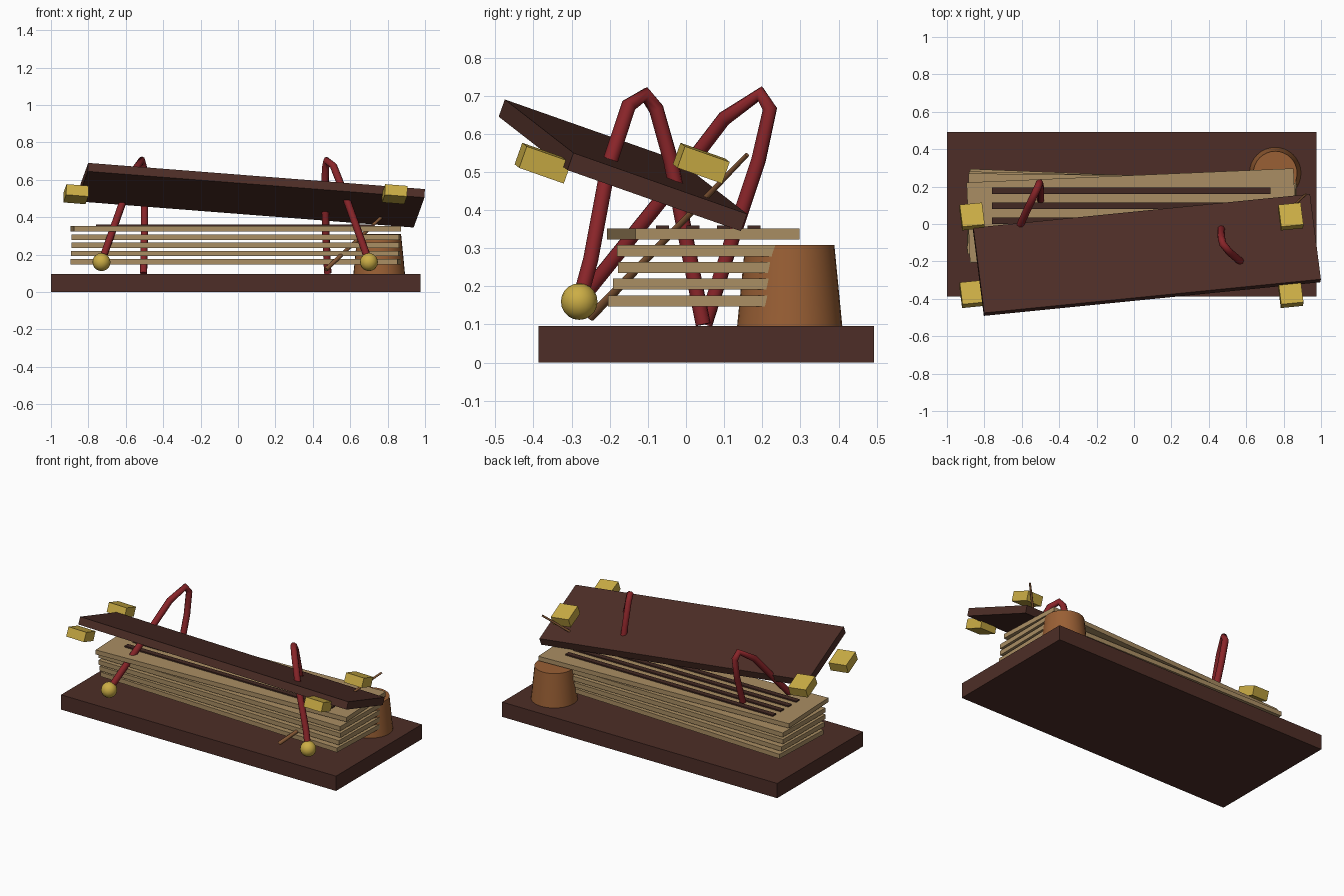
import bpy
from mathutils import Vector, Matrix

if "Cube" in bpy.data.objects:
    bpy.data.objects.remove(bpy.data.objects["Cube"])


def material(name, rgb):
    m = bpy.data.materials.new(name)
    m.diffuse_color = (*rgb, 1)
    m.use_nodes = True
    m.node_tree.nodes["Principled BSDF"].inputs["Base Color"].default_value = m.diffuse_color
    return m


WOOD = material("dark wood", (0.075, 0.027, 0.02))
LEAF = material("tan leaf", (0.40, 0.27, 0.125))
INK = material("dark ink", (0.055, 0.022, 0.016))
GOLD = material("brass", (0.60, 0.42, 0.06))
RED = material("red cord", (0.25, 0.018, 0.022))
CLAY = material("clay", (0.32, 0.115, 0.035))
REED = material("reed brown", (0.23, 0.095, 0.035))


def finish(name, mat, smooth=False):
    ob = bpy.context.object
    ob.name = name
    ob.data.materials.append(mat)
    if smooth:
        bpy.ops.object.shade_smooth_by_angle()
    return ob


def box(name, size, loc, mat, rot=None):
    bpy.ops.mesh.primitive_cube_add(size=1)
    ob = finish(name, mat)
    ob.data.transform(Matrix.Diagonal((*size, 1)))
    ob.matrix_world = Matrix.Translation(loc) @ (rot or Matrix.Identity(4))
    return ob


# Base board
box("base_board", (1.975, 0.88, 0.096), (-0.0125, 0.053, 0.048), WOOD)

# Fanned stack of leaves
for i, a in enumerate((-0.04, -0.024, -0.01, -0.012, 0.043)):
    box(f"leaf_{i + 1}", (1.75, 0.43, 0.029), (-0.012, 0.045, 0.162 + 0.0438 * i),
        LEAF, Matrix.Rotation(a, 4, 'Z'))

# Written lines on the top leaf
for i, y in enumerate((0.178, 0.098, 0.018, -0.062)):
    box(f"written_line_{i + 1}", (1.49, 0.034, 0.009), (-0.015, y, 0.3555), INK)

# Tilted cover, laid out from its top corners
corner = Vector((-0.8, -0.475, 0.69))
along = Vector((1.8, 0.18, -0.14))
across = Vector((-0.06, 0.455, -0.16))
u = along.normalized()
n = along.cross(across).normalized()
v = n.cross(u)
tilt = Matrix((u, v, n)).transposed().to_4x4()
box("cover", (along.length, across.length, 0.048),
    corner + (along + across) / 2 - n * 0.024, WOOD, tilt)

# Brass corner blocks
for x in (-0.866, 0.838):
    for y in (-0.375, 0.04):
        box("corner_block", (0.12, 0.125, 0.06), (x, y, 0.523), GOLD, tilt)

# Cords with beads
paths = {
    "left": [(-0.73, -0.28, 0.16), (-0.62, -0.03, 0.47), (-0.56, 0.10, 0.64),
             (-0.515, 0.195, 0.705), (-0.505, 0.22, 0.665), (-0.50, 0.19, 0.53),
             (-0.50, 0.12, 0.32), (-0.505, 0.05, 0.1)],
    "right": [(0.70, -0.28, 0.16), (0.662, -0.25, 0.27), (0.575, -0.205, 0.51),
              (0.51, -0.15, 0.675), (0.475, -0.107, 0.703), (0.468, -0.078, 0.665),
              (0.465, -0.04, 0.53), (0.47, 0.005, 0.3), (0.48, 0.045, 0.1)],
}
for side, pts in paths.items():
    cu = bpy.data.curves.new(side + "_cord", 'CURVE')
    cu.dimensions = '3D'
    cu.bevel_depth = 0.02
    cu.bevel_resolution = 2
    cu.use_fill_caps = True
    sp = cu.splines.new('POLY')
    sp.points.add(len(pts) - 1)
    for p, co in zip(sp.points, pts):
        p.co = (*co, 1)
    sp.use_smooth = True
    cu.materials.append(RED)
    bpy.context.collection.objects.link(bpy.data.objects.new(side + "_cord", cu))
    bpy.ops.mesh.primitive_uv_sphere_add(segments=16, ring_count=10, radius=0.048,
                                         location=pts[0])
    finish(side + "_bead", GOLD, True)

# Ink pot
bpy.ops.mesh.primitive_cone_add(vertices=32, radius1=0.138, radius2=0.117, depth=0.214,
                                location=(0.755, 0.272, 0.202))
finish("ink_pot", CLAY, True)

# Stylus running up through the cover
a, b = Vector((0.47, -0.25, 0.12)), Vector((0.92, 0.16, 0.545))
bpy.ops.mesh.primitive_cone_add(vertices=12, radius1=0.012, radius2=0.006,
                                depth=(b - a).length, location=(a + b) / 2,
                                rotation=(b - a).to_track_quat('Z', 'Y').to_euler())
finish("stylus", REED, True)
